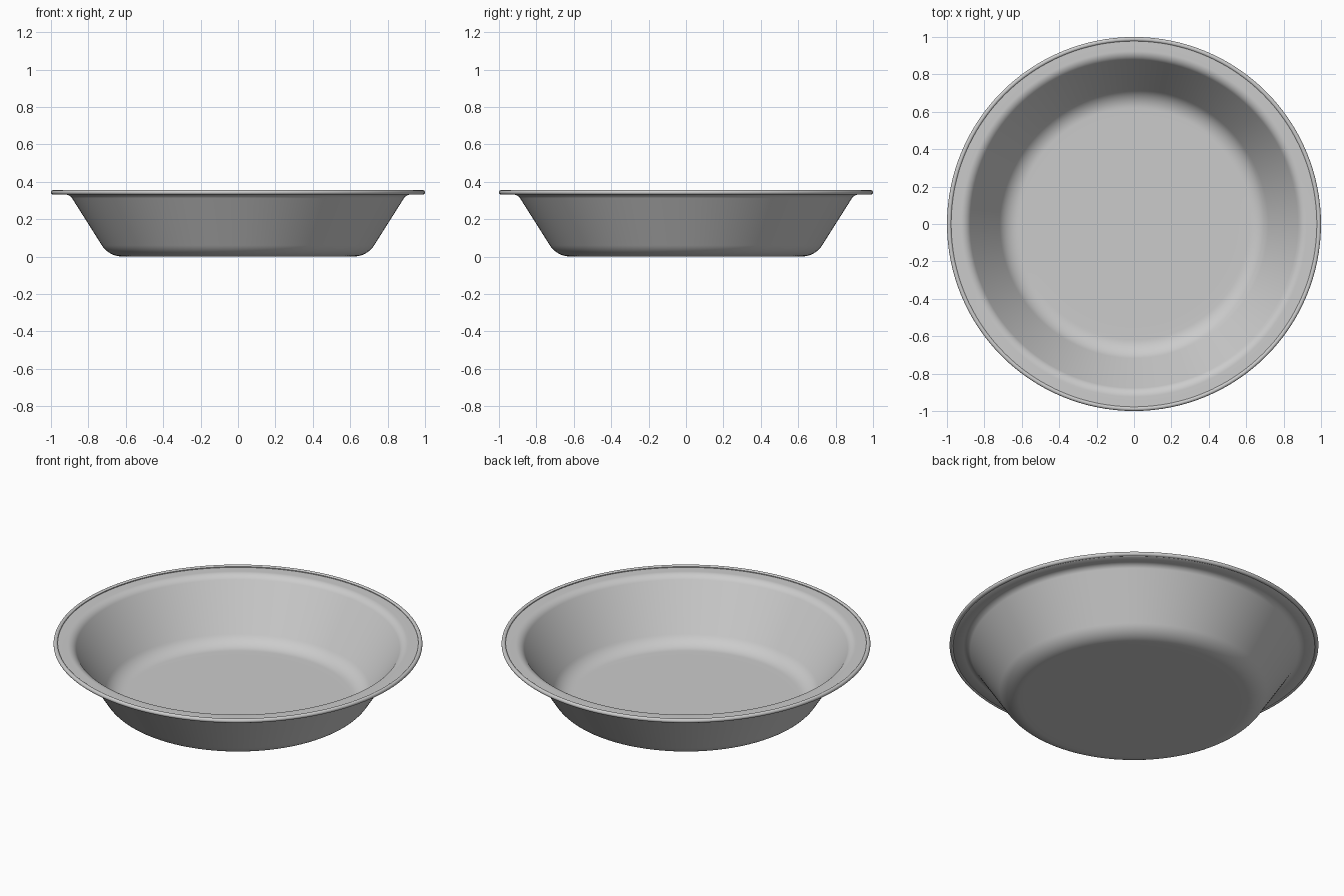
import bpy, bmesh, math
from mathutils import Vector

cube = bpy.data.objects.get("Cube")
if cube:
    bpy.data.objects.remove(cube, do_unlink=True)

WALL = 0.012      # sheet thickness
BEAD = 0.012      # rolled edge radius
SEGMENTS = 128

metal = bpy.data.materials.new("light_grey")
metal.use_nodes = True
GREY = (0.6, 0.6, 0.6, 1)
metal.diffuse_color = GREY
metal.node_tree.nodes["Principled BSDF"].inputs["Base Color"].default_value = GREY


def fillet(a, corner, b, radius, steps=10):
    """Points of an arc rounding the corner between a and b."""
    u, v = (a - corner).normalized(), (b - corner).normalized()
    half = u.angle(v) / 2
    centre = corner + (u + v).normalized() * radius / math.sin(half)
    start = corner + u * radius / math.tan(half) - centre
    end = corner + v * radius / math.tan(half) - centre
    sweep = start.angle_signed(end)
    turn = lambda t: Vector((start.x * math.cos(t) + start.y * math.sin(t),
                             start.y * math.cos(t) - start.x * math.sin(t)))
    return [centre + turn(sweep * i / steps) for i in range(steps + 1)]


def offset(points, distance):
    """Shift an open profile to its left side."""
    result = []
    for i, p in enumerate(points):
        d = points[min(i + 1, len(points) - 1)] - points[max(i - 1, 0)]
        result.append(p + Vector((-d.y, d.x)).normalized() * distance)
    return result


# Underside profile: flat base, sloping wall, flat flange
centre, foot, lip, edge = (Vector(p) for p in
                           ((0, 0), (0.69, 0), (0.9, 0.332), (0.978, 0.332)))
under = [centre, Vector((0.55, 0))]
under += fillet(centre, foot, lip, 0.13)
under += fillet(foot, lip, edge, 0.045)
under.append(edge)
upper = offset(under, WALL)

# Rolled edge joins the underside to the upper side
bead_centre = Vector((1 - BEAD, 0.343))
bead = [bead_centre + BEAD * Vector((math.cos(t), math.sin(t)))
        for t in (math.radians(-130 + 20 * i) for i in range(15))]
profile = under + bead + upper[::-1]

# Revolve the profile into the dish
bm = bmesh.new()
verts = [bm.verts.new((p.x, 0, p.y)) for p in profile]
edges = [bm.edges.new(pair) for pair in zip(verts, verts[1:])]
bmesh.ops.spin(bm, geom=verts + edges, cent=(0, 0, 0), axis=(0, 0, 1),
               angle=math.tau, steps=SEGMENTS, use_duplicate=False)
bmesh.ops.remove_doubles(bm, verts=bm.verts, dist=0.0002)
bmesh.ops.recalc_face_normals(bm, faces=bm.faces)
mesh = bpy.data.meshes.new("pie_dish")
bm.to_mesh(mesh)
bm.free()
mesh.materials.append(metal)

dish = bpy.data.objects.new("pie_dish", mesh)
bpy.context.collection.objects.link(dish)
bpy.context.view_layer.objects.active = dish
dish.select_set(True)
bpy.ops.object.shade_smooth_by_angle(angle=math.radians(40))
